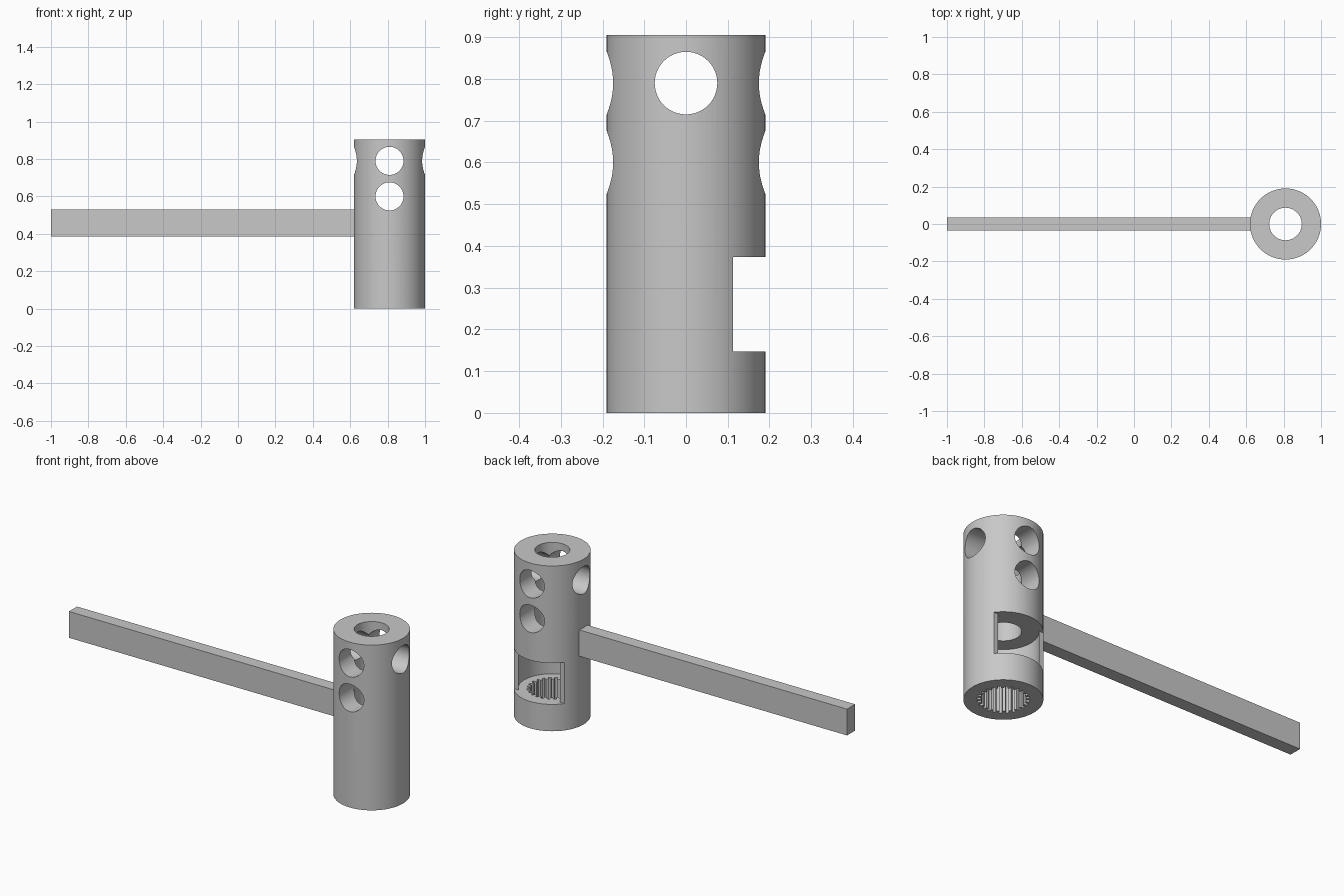
import bpy, bmesh
from math import sin, cos, pi, asin
from mathutils import Matrix, Vector

if "Cube" in bpy.data.objects:
    bpy.data.objects.remove(bpy.data.objects["Cube"])

AXIS_X, RADIUS, HEIGHT = 0.81, 0.19, 0.905

steel = bpy.data.materials.new("plain grey")
grey = (0.58, 0.58, 0.58, 1)
steel.diffuse_color = grey
steel.use_nodes = True
steel.node_tree.nodes["Principled BSDF"].inputs["Base Color"].default_value = grey


def arc(radius, start=0, end=2 * pi, steps=64, closed=True):
    count = steps if closed else steps + 1
    angles = [start + (end - start) * i / steps for i in range(count)]
    return [(radius * cos(a), radius * sin(a)) for a in angles]


def prism(name, outline, low, high, matrix=Matrix()):
    """Extrude a flat outline along local z."""
    bm = bmesh.new()
    base = bm.faces.new([bm.verts.new((x, y, low)) for x, y in outline])
    top = bmesh.ops.extrude_face_region(bm, geom=[base])["geom"]
    bmesh.ops.translate(bm, vec=Vector((0, 0, high - low)),
                        verts=[v for v in top if isinstance(v, bmesh.types.BMVert)])
    bmesh.ops.recalc_face_normals(bm, faces=bm.faces)
    bmesh.ops.transform(bm, matrix=matrix, verts=bm.verts)
    mesh = bpy.data.meshes.new(name)
    bm.to_mesh(mesh)
    bm.free()
    mesh.materials.append(steel)
    obj = bpy.data.objects.new(name, mesh)
    obj.location.x = AXIS_X
    bpy.context.collection.objects.link(obj)
    return obj


def cut(target, cutter):
    cutter.hide_render = True
    mod = target.modifiers.new("cut", "BOOLEAN")
    mod.operation, mod.solver, mod.object = "DIFFERENCE", "EXACT", cutter
    bpy.context.view_layer.objects.active = target
    bpy.ops.object.modifier_apply(modifier=mod.name)
    bpy.data.objects.remove(cutter)


# Round socket body
body = prism("socket_body", arc(RADIUS, steps=96), 0, HEIGHT)

# Wide chamber opening through a flat slot at the back
chamber_r, slot_y, out = 0.17, 0.113, 0.3
a = asin(slot_y / chamber_r)
chamber = arc(chamber_r, pi - a, 2 * pi + a, closed=False)
chamber += [(out, slot_y), (out, out), (-out, out), (-out, slot_y)]
cut(body, prism("chamber_cutter", chamber, 0.147, 0.373))

# Toothed bore at the bottom
teeth = 24
spline = []
for i in range(teeth):
    for radius, offset in ((0.109, 0), (0.109, 0.45), (0.126, 0.5), (0.126, 0.95)):
        t = 2 * pi * (i + offset) / teeth
        spline.append((radius * cos(t), radius * sin(t)))
cut(body, prism("spline_cutter", spline, -0.1, 0.25))

# Plain bore at the top
cut(body, prism("bore_cutter", arc(0.087), 0.25, 1))

# Cross holes: two front to back, one side to side
hole = arc(0.075, steps=48)
for axis, z in (("X", 0.79), ("X", 0.6), ("Y", 0.79)):
    place = Matrix.Translation((0, 0, z)) @ Matrix.Rotation(pi / 2, 4, axis)
    cut(body, prism("hole_cutter", hole, -out, out, place))

# Flat handle bar
w = 0.035
left, right = -1 - AXIS_X, 0.64 - AXIS_X
bar = prism("handle_bar", [(left, -w), (right, -w), (right, w), (left, w)], 0.386, 0.53)

# Smooth round walls, keep edges crisp
bpy.ops.object.select_all(action="DESELECT")
body.select_set(True)
bpy.context.view_layer.objects.active = body
bpy.ops.object.shade_smooth_by_angle(angle=pi / 6)
